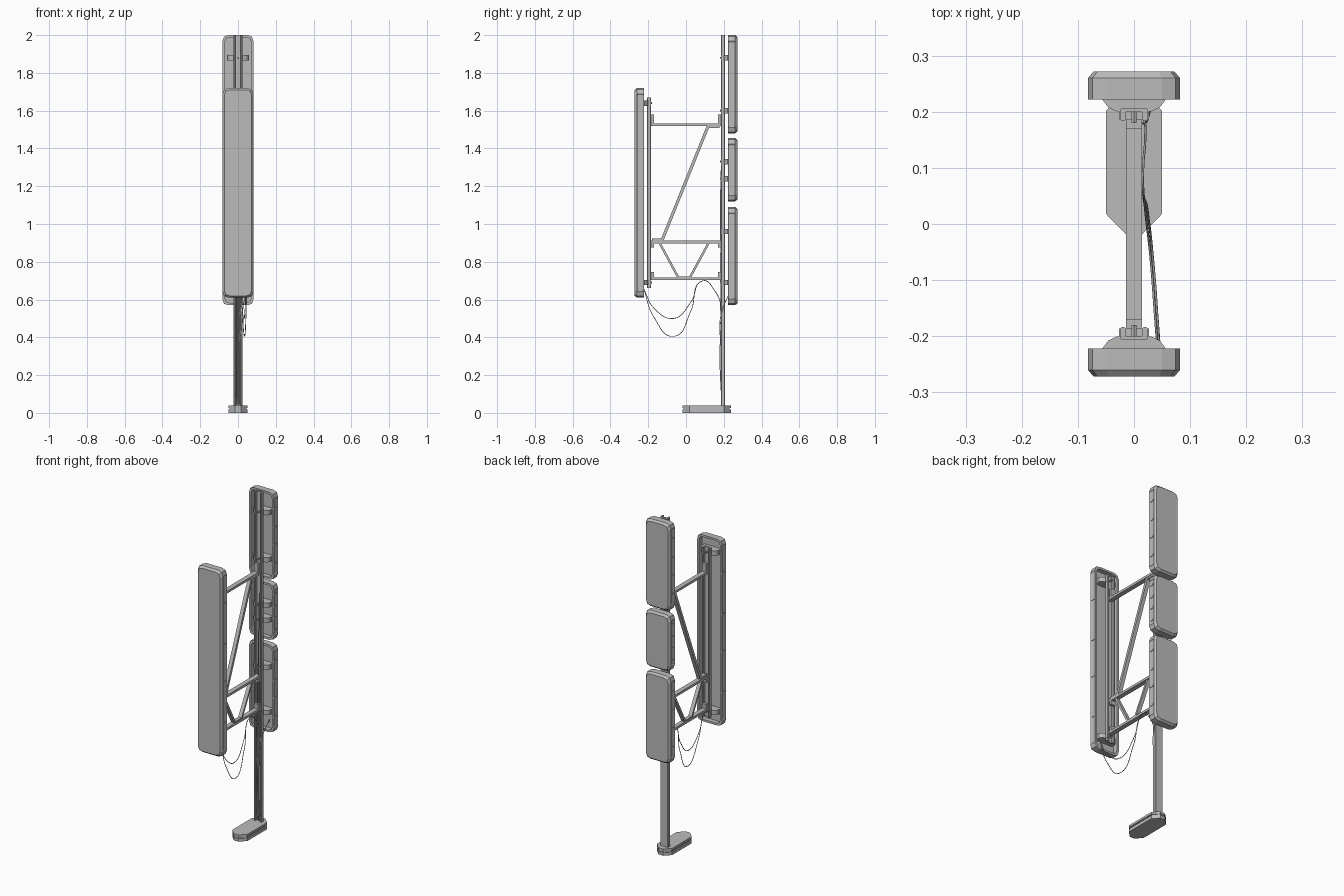
import bpy, bmesh
from mathutils import Vector

cube = bpy.data.objects.get("Cube")
if cube:
    bpy.data.objects.remove(cube, do_unlink=True)


def make_material(name, colour):
    m = bpy.data.materials.new(name)
    m.use_nodes = True
    m.diffuse_color = colour
    m.node_tree.nodes["Principled BSDF"].inputs["Base Color"].default_value = colour
    return m


GREY = make_material("light grey", (0.5, 0.5, 0.5, 1))


def finish(bm, name):
    bmesh.ops.recalc_face_normals(bm, faces=bm.faces)
    mesh = bpy.data.meshes.new(name)
    bm.to_mesh(mesh)
    bm.free()
    mesh.materials.append(GREY)
    ob = bpy.data.objects.new(name, mesh)
    bpy.context.collection.objects.link(ob)
    return ob


def loft(bm, rings):
    """Skin a stack of matching closed rings and cap both ends."""
    rows = [[bm.verts.new(p) for p in ring] for ring in rings]
    n = len(rows[0])
    for a, b in zip(rows, rows[1:]):
        for i in range(n):
            j = (i + 1) % n
            bm.faces.new((a[i], a[j], b[j], b[i]))
    bm.faces.new(rows[0])
    bm.faces.new(rows[-1])


def prism(name, profile, z0, z1):
    bm = bmesh.new()
    loft(bm, [[(x, y, z) for x, y in profile] for z in (z0, z1)])
    return finish(bm, name)


def mirrored(half, side=1):
    """Close a right-hand half profile and turn it to the front or back."""
    pts = half + [(-x, y) for x, y in reversed(half)]
    return [(x, y * side) for x, y in pts]


def box(name, lo, hi):
    return prism(name, [(lo[0], lo[1]), (hi[0], lo[1]), (hi[0], hi[1]), (lo[0], hi[1])],
                 lo[2], hi[2])


def strut(name, a, b, half_x, half_t):
    """Flat bar between two (y, z) points."""
    a, b = Vector((0, *a)), Vector((0, *b))
    d = (b - a).normalized()
    t = Vector((0, -d.z, d.y)) * half_t
    x = Vector((half_x, 0, 0))
    bm = bmesh.new()
    loft(bm, [[p + x + t, p - x + t, p - x - t, p + x - t] for p in (a, b)])
    return finish(bm, name)


# Panels: shallow trays, hollow towards the pole, with sunken side channels
def outline(y, z0, z1, inset):
    w, mid, h = 0.082 - inset, (z0 + z1) / 2, (z1 - z0) / 2 - inset
    c = 0.032 - inset * 0.4
    quarter = [(w, h - c), (w - c * 0.25, h - c * 0.25), (w - c, h)]
    top = quarter + [(-x, z) for x, z in reversed(quarter)]
    return [(x, y, mid + z) for x, z in top + [(-x, -z) for x, z in top]]


def panel(name, z0, z1, side):
    layers = [(0.25, 0.012), (0.222, 0.012), (0.222, 0), (0.26, 0), (0.272, 0.01)]
    bm = bmesh.new()
    loft(bm, [outline(y * side, z0, z1, inset) for y, inset in layers])
    bmesh.ops.recalc_face_normals(bm, faces=bm.faces)
    walls = [f for f in bm.faces
             if abs(f.normal.x) > 0.99 and abs(f.calc_center_median().x) > 0.08]
    bmesh.ops.inset_individual(bm, faces=walls, thickness=0.009, depth=-0.004)
    finish(bm, name)
    # small ribs crossing the side channels
    for k in (0.18, 0.4, 0.6, 0.82):
        z = z0 + (z1 - z0) * k
        ys = sorted((0.229 * side, 0.253 * side))
        for sx in (-1, 1):
            xs = sorted((0.077 * sx, 0.081 * sx))
            box(name + "_rib", (xs[0], ys[0], z - 0.005), (xs[1], ys[1], z + 0.005))


def bracket(name, z, side):
    half = [(0.056, 0.251), (0.056, 0.221), (0.046, 0.208), (0.032, 0.201), (0.015, 0.2)]
    prism(name, mirrored(half, side), z - 0.014, z + 0.014)
    # clamp jaws around the pole and a bolt through the middle
    for sx in (-1, 1):
        xs = sorted((0.02 * sx, 0.027 * sx))
        ys = sorted((0.186 * side, 0.212 * side))
        box(name + "_jaw", (xs[0], ys[0], z - 0.014), (xs[1], ys[1], z + 0.014))
    bm = bmesh.new()
    bmesh.ops.create_cone(bm, cap_ends=True, segments=6, radius1=0.005,
                          radius2=0.005, depth=0.026)
    for v in bm.verts:
        v.co = (v.co.x, 0.193 * side + v.co.z, z + v.co.y)
    finish(bm, name + "_bolt")


panel("front_panel", 0.61, 1.72, -1)
panel("upper_back_panel", 1.48, 2.0, 1)
panel("middle_back_panel", 1.12, 1.455, 1)
panel("lower_back_panel", 0.57, 1.09, 1)
for z in (0.69, 1.64):
    bracket("front_bracket", z, -1)
for z in (0.69, 0.96, 1.24, 1.33, 1.6, 1.88):
    bracket("back_bracket", z, 1)

# Poles: channels whose open sides face each other
CHANNEL = [(0.014, 0.2), (0.014, 0.187), (0.017, 0.184), (0.022, 0.184),
           (0.025, 0.187), (0.025, 0.204), (0.022, 0.207)]
prism("main_pole", mirrored(CHANNEL), 0.035, 2.0)
prism("front_pole", mirrored(CHANNEL, -1), 0.66, 1.67)

# Horizontal arms with end plates standing or hanging at the poles
for z, lo, hi in ((1.525, 1.52, 1.58), (0.905, 0.875, 0.91), (0.71, 0.705, 0.745)):
    strut("arm", (-0.2, z), (0.2, z), 0.014, 0.007)
    for y in (-0.178, 0.178):
        box("arm_end_plate", (-0.014, y - 0.008, lo), (0.014, y + 0.008, hi))

# Bracing between the arms
strut("long_brace", (0.115, 1.513), (-0.125, 0.918), 0.011, 0.008)
strut("long_brace_top_foot", (0.11, 1.514), (0.178, 1.514), 0.011, 0.006)
strut("long_brace_low_foot", (-0.18, 0.917), (-0.12, 0.917), 0.011, 0.006)
for s in (-1, 1):
    strut("short_brace", (-0.01 + s * 0.13, 0.9), (-0.01 + s * 0.03, 0.715), 0.011, 0.006)
strut("short_brace_foot", (-0.045, 0.718), (0.025, 0.718), 0.011, 0.005)

# Base foot: two plates with a groove between
for z0, z1, inset in ((0, 0.018, 0), (0.016, 0.03, 0.006), (0.027, 0.04, 0)):
    half = [(0.015, -0.018 + inset), (0.05 - inset, 0.018),
            (0.05 - inset, 0.202), (0.015, 0.237 - inset)]
    prism("base_plate", mirrored(half), z0, z1)


# Hanging cables
def cable(name, points, radius=0.002):
    curve = bpy.data.curves.new(name, "CURVE")
    curve.dimensions = "3D"
    curve.bevel_depth = radius
    curve.bevel_resolution = 1
    curve.resolution_u = 8
    spline = curve.splines.new("BEZIER")
    spline.bezier_points.add(len(points) - 1)
    for bp, p in zip(spline.bezier_points, points):
        bp.co = p
        bp.handle_left_type = bp.handle_right_type = "AUTO"
    curve.materials.append(GREY)
    ob = bpy.data.objects.new(name, curve)
    bpy.context.collection.objects.link(ob)


for sag, x in ((0.5, 0.042), (0.405, 0.046)):
    cable("sagging_cable", [(x, -0.225, 0.66), (x - 0.004, -0.17, (sag + 0.61) / 2),
                            (x - 0.012, -0.065, sag), (x - 0.022, 0.025, (sag + 0.67) / 2),
                            (0.016, 0.09, 0.7), (0.02, 0.15, 0.65),
                            (0.018, 0.185, 0.57), (0.008, 0.186, 0.5)])
for x, top, y_end in ((-0.007, 0.7, 0.19), (0.001, 1.0, 0.19), (0.008, 1.4, 0.19)):
    cable("pole_cable", [(x, 0.19, 0.045), (x, 0.18, 0.3), (x, 0.187, 0.5),
                         (x, 0.183, top * 0.8), (x, y_end, top)], 0.003)
cable("back_panel_cable", [(0.045, 0.235, 0.64), (0.03, 0.205, 0.58),
                           (0.022, 0.182, 0.5), (0.008, 0.183, 0.36)])
